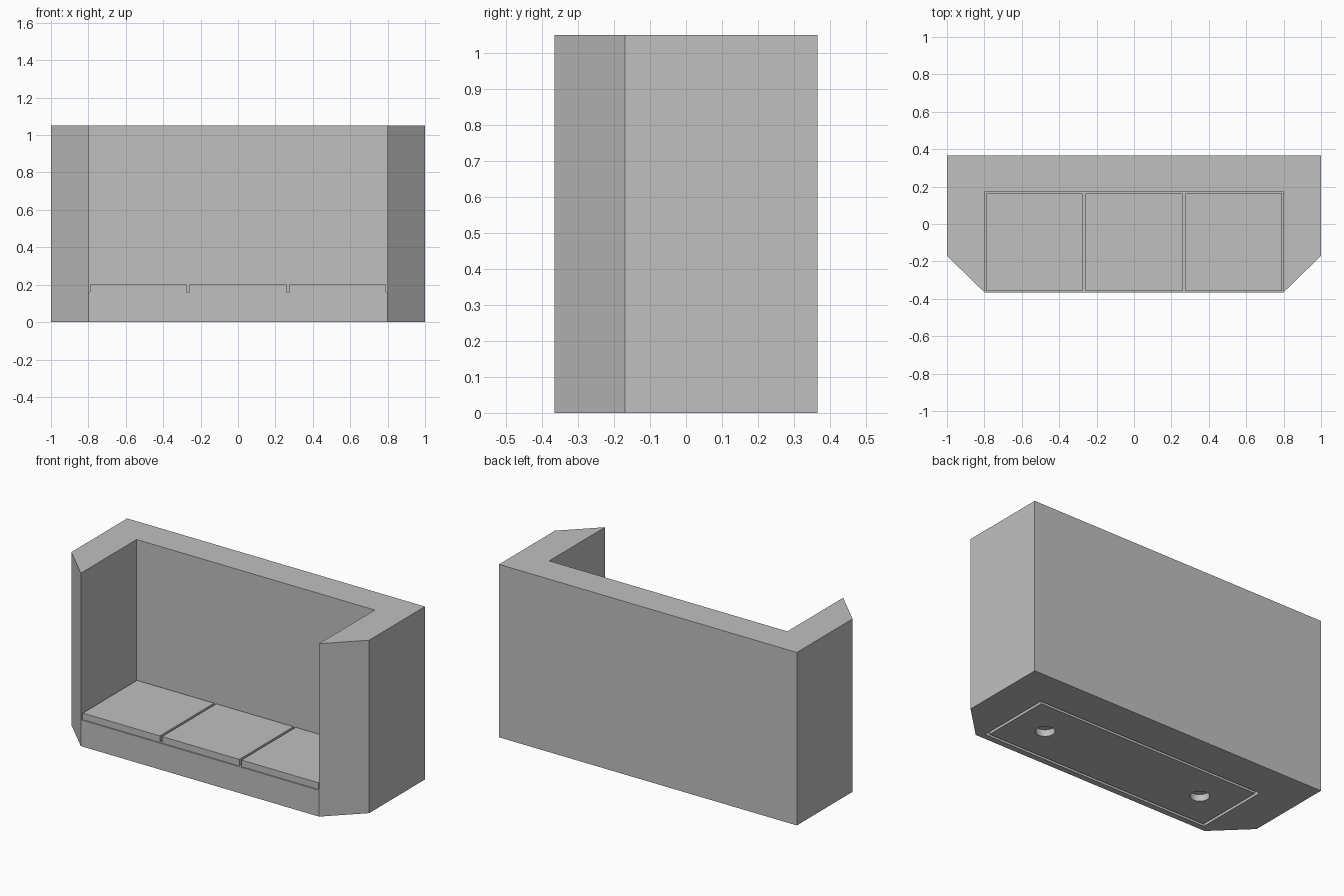
import bpy
import bmesh
from mathutils import Vector

default = bpy.data.objects.get("Cube")
if default:
    bpy.data.objects.remove(default, do_unlink=True)

grey = bpy.data.materials.new("plain grey")
grey.use_nodes = True
grey.diffuse_color = (0.53, 0.53, 0.53, 1)
grey.node_tree.nodes["Principled BSDF"].inputs["Base Color"].default_value = grey.diffuse_color

HALF_DEPTH = 0.365
BACK = 0.17        # inner face of the back wall
INNER = 0.8        # inner face of each arm
HEIGHT = 1.05
BASE_TOP = 0.16
SEAT_TOP = 0.2
GAP = 0.0075


def prism(name, outline, z0, z1):
    """Extrude a flat outline from z0 to z1."""
    bm = bmesh.new()
    face = bm.faces.new([bm.verts.new((x, y, z0)) for x, y in outline])
    top = bmesh.ops.extrude_face_region(bm, geom=[face])["geom"]
    verts = [g for g in top if isinstance(g, bmesh.types.BMVert)]
    bmesh.ops.translate(bm, verts=verts, vec=(0, 0, z1 - z0))
    bmesh.ops.recalc_face_normals(bm, faces=bm.faces)
    mesh = bpy.data.meshes.new(name)
    bm.to_mesh(mesh)
    bm.free()
    mesh.materials.append(grey)
    obj = bpy.data.objects.new(name, mesh)
    bpy.context.collection.objects.link(obj)
    return obj


def rect(x0, x1, y0, y1):
    return [(x0, y0), (x1, y0), (x1, y1), (x0, y1)]


# Back wall and arms in one U shape, with slanted arm fronts
half = [(INNER, BACK), (INNER, -HALF_DEPTH), (1, -BACK), (1, HALF_DEPTH)]
prism("back_and_arms", half + [(-x, y) for x, y in reversed(half)], 0, HEIGHT)

# Seat base with a rectangular groove underneath
base = prism("seat_base", rect(-INNER, INNER, -HALF_DEPTH, BACK), 0, BASE_TOP)
bm = bmesh.new()
bm.from_mesh(base.data)
bottom = min(bm.faces, key=lambda f: f.calc_center_median().z)
bmesh.ops.inset_region(bm, faces=[bottom], thickness=0.05)
ring = bmesh.ops.inset_region(bm, faces=[bottom], thickness=0.025)["faces"]
raised = bmesh.ops.extrude_face_region(bm, geom=ring)["geom"]
bmesh.ops.translate(bm, vec=Vector((0, 0, 0.04)),
                    verts=[g for g in raised if isinstance(g, bmesh.types.BMVert)])
bmesh.ops.delete(bm, geom=[f for f in ring if f.is_valid], context="FACES_ONLY")
bmesh.ops.recalc_face_normals(bm, faces=bm.faces)
bm.to_mesh(base.data)
bm.free()

# Two round sockets under the base
for x in (-0.54, 0.54):
    bpy.ops.mesh.primitive_cylinder_add(vertices=32, radius=0.053, depth=0.08,
                                        location=(x, -0.097, 0))
    cutter = bpy.context.object
    cutter.name = "socket_cutter"
    cutter.hide_render = True
    cutter.data.materials.append(grey)
    mod = base.modifiers.new("socket", "BOOLEAN")
    mod.operation = "DIFFERENCE"
    mod.solver = "EXACT"
    mod.object = cutter
    bpy.context.view_layer.objects.active = base
    bpy.ops.object.modifier_apply(modifier=mod.name)
    bpy.data.objects.remove(cutter, do_unlink=True)

# Three seat panels with narrow gaps
width = 2 * INNER / 3
for i, side in enumerate(("right", "middle", "left")):
    x = -INNER + i * width
    prism("seat_panel_" + side,
          rect(x + GAP, x + width - GAP, -HALF_DEPTH + GAP, BACK - GAP),
          BASE_TOP, SEAT_TOP)
